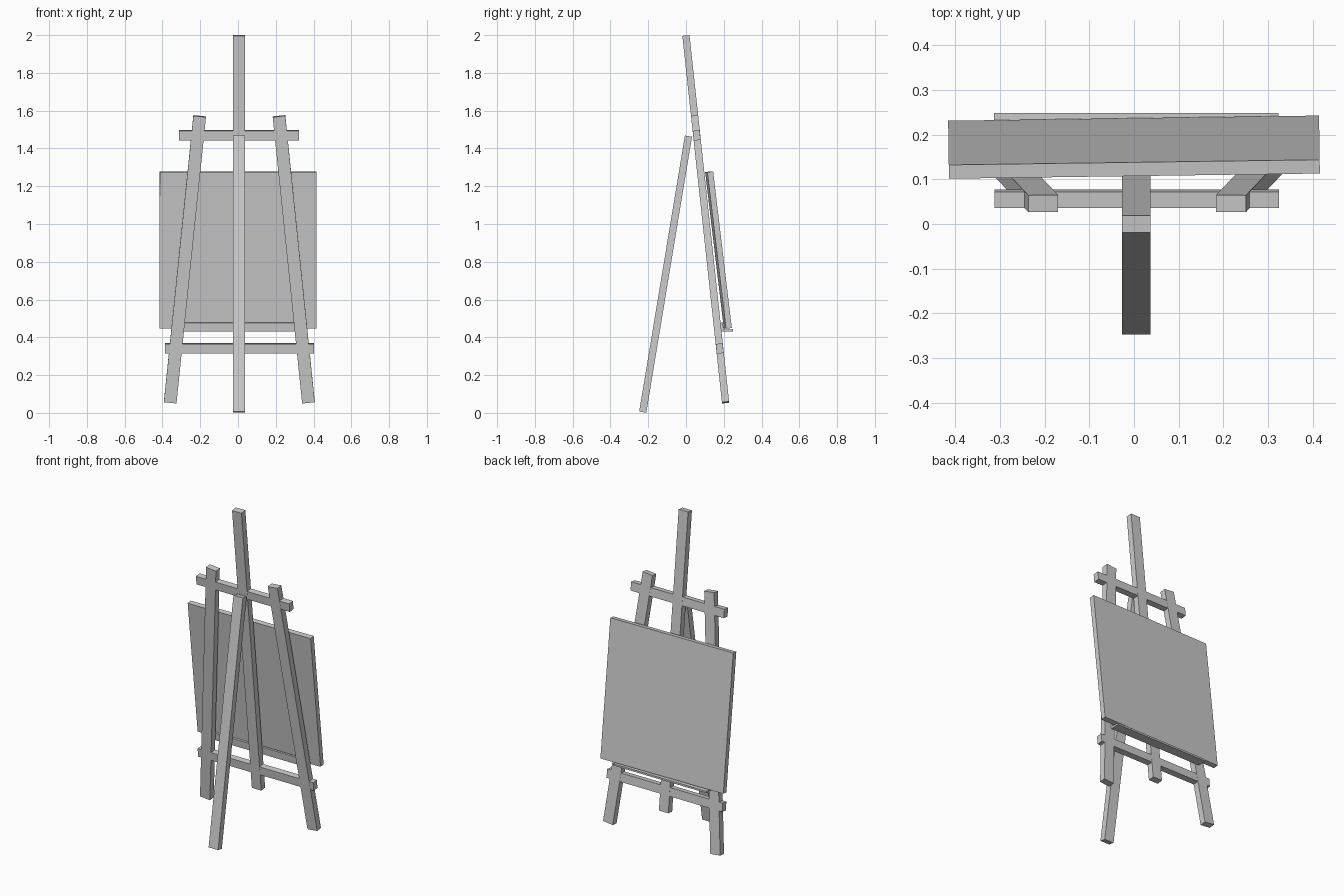
import bpy
from math import radians
from mathutils import Vector, Matrix

if "Cube" in bpy.data.objects:
    bpy.data.objects.remove(bpy.data.objects["Cube"])

CX = 0.005        # shared centre line of the frame
SLOPE = 0.108     # backward lean of the front frame


def frame_y(z):
    return 0.21 - SLOPE * (z - 0.05)


def box(name, size, matrix):
    bpy.ops.mesh.primitive_cube_add(size=1)
    ob = bpy.context.object
    ob.name = name
    ob.data.transform(Matrix.Diagonal((*size, 1)))
    ob.matrix_world = matrix
    return ob


def beam(name, a, b, width, depth, facing):
    """Rectangular bar from a to b; depth is measured along facing."""
    a, b = Vector(a), Vector(b)
    axis = (b - a).normalized()
    side = Vector(facing).cross(axis).normalized()
    front = axis.cross(side)
    rot = Matrix((side, front, axis)).transposed().to_4x4()
    return box(name, (width, depth, (b - a).length),
               Matrix.Translation((a + b) / 2) @ rot)


FACING = (0, 1, SLOPE)


def frame_beam(name, x0, z0, x1, z1, width, depth=0.038):
    return beam(name, (x0, frame_y(z0), z0), (x1, frame_y(z1), z1),
                width, depth, FACING)


# Leaning front frame: post, splayed legs and two crossbars
frame_beam("center_post", CX, 0.215, CX, 1.998, 0.064)
for label, s in (("left", -1), ("right", 1)):
    frame_beam(label + "_leg", CX + 0.002 + s * 0.366, 0.055,
               CX + 0.002 + s * 0.21, 1.571, 0.067)
frame_beam("lower_crossbar", -0.386, 0.341, 0.402, 0.341, 0.052, 0.0365)
frame_beam("upper_crossbar", -0.312, 1.469, 0.324, 1.469, 0.052, 0.0365)

# Rear support leg
beam("back_leg", (CX, -0.229, 0.004), (CX, 0.013, 1.465), 0.064, 0.038,
     (0, 1, -0.166))

# Ledge: thin back strip and a shelf under the panel
frame = Matrix.Translation((CX, frame_y(0.452), 0.452)) @ Matrix.Rotation(radians(6.2), 4, 'X')
box("ledge_back_strip", (0.636, 0.012, 0.046),
    frame @ Matrix.Translation((0, 0.025, 0)))
box("ledge_shelf", (0.636, 0.058, 0.011),
    Matrix.Translation((CX, 0.219, 0.437)) @ Matrix.Rotation(radians(0.8), 4, 'X'))

# Canvas panel, turned very slightly about the vertical
box("canvas_panel", (0.83, 0.031, 0.835),
    Matrix.Translation((0, 0.172, 0.862))
    @ Matrix.Rotation(radians(0.8), 4, 'Z')
    @ Matrix.Rotation(radians(6.8), 4, 'X'))
